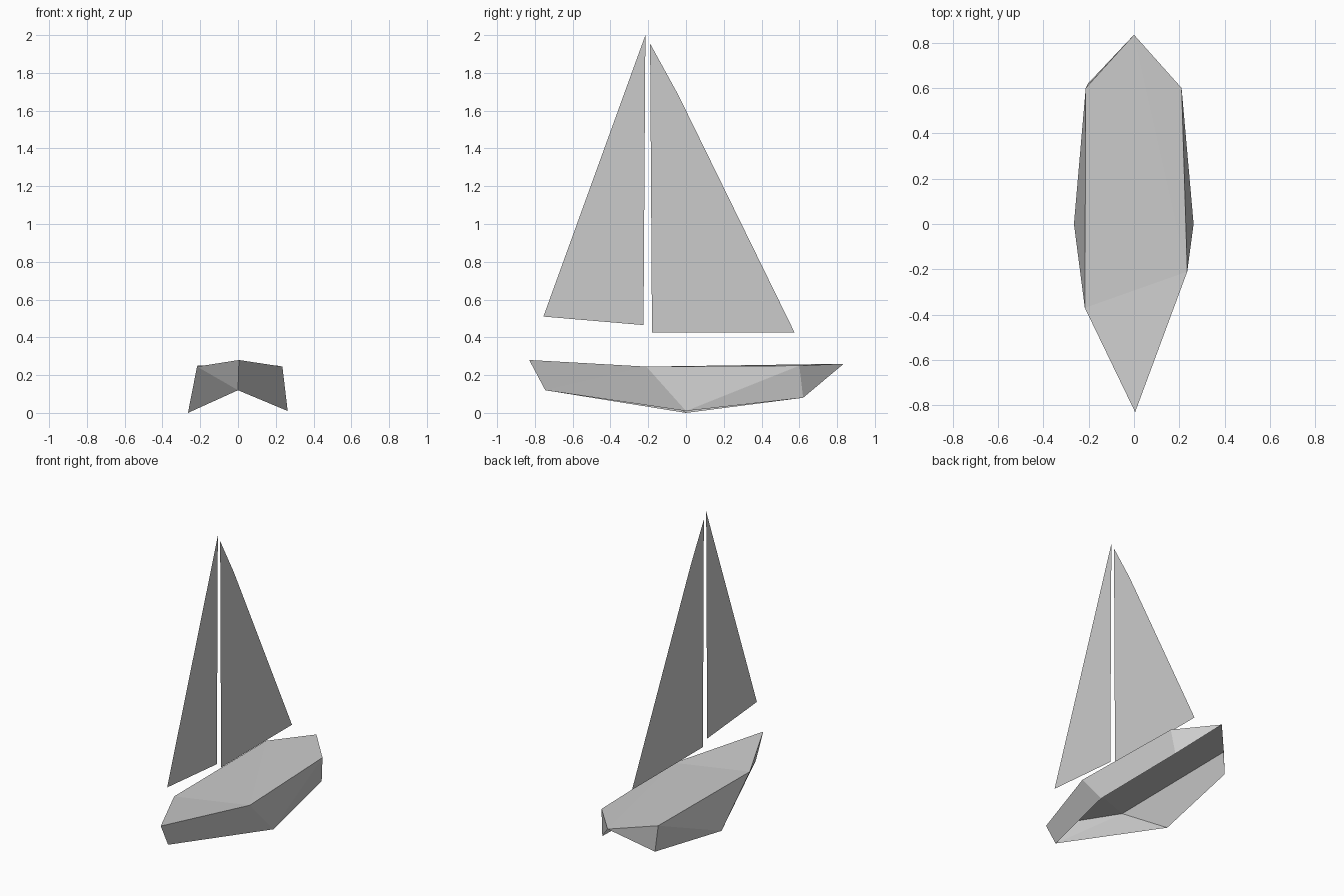
import bpy
import bmesh

cube = bpy.data.objects.get("Cube")
if cube:
    bpy.data.objects.remove(cube, do_unlink=True)

grey = bpy.data.materials.new("plain_grey")
grey.use_nodes = True
colour = (0.6, 0.6, 0.6, 1)
grey.diffuse_color = colour
grey.node_tree.nodes["Principled BSDF"].inputs["Base Color"].default_value = colour


def build(name, points, faces):
    """Make a flat-shaded object from named points and faces that list those names."""
    bm = bmesh.new()
    verts = {key: bm.verts.new(co) for key, co in points.items()}
    for face in faces:
        bm.faces.new([verts[key] for key in face.split()])
    mesh = bpy.data.meshes.new(name)
    bm.to_mesh(mesh)
    bm.free()
    mesh.materials.append(grey)
    obj = bpy.data.objects.new(name, mesh)
    bpy.context.collection.objects.link(obj)
    return obj


def sail(name, outline):
    """Thin sheet in the centre plane, outlined by (y, z) points."""
    points = {str(i): (0, y, z) for i, (y, z) in enumerate(outline)}
    return build(name, points, [" ".join(points)])


# Folded hull: a deck with two slanted side walls, open underneath
hull_points = {
    "bow": (0.005, -0.83, 0.28), "stem": (0, -0.745, 0.12), "stern": (0, 0.835, 0.26),
    "l_fore": (0.235, -0.21, 0.245), "l_aft": (0.21, 0.6, 0.25),
    "l_keel": (0.263, 0, 0.01), "l_heel": (0.19, 0.62, 0.08),
    "r_fore": (-0.217, -0.37, 0.245), "r_aft": (-0.213, 0.6, 0.25),
    "r_keel": (-0.265, 0, 0.0), "r_heel": (-0.203, 0.62, 0.08),
}
deck = ["bow l_fore r_fore", "r_fore l_fore r_aft", "l_fore stern r_aft", "l_fore l_aft stern"]
left_wall = ["bow stem l_fore", "stem l_keel l_fore", "l_fore l_keel l_aft",
             "l_keel l_heel l_aft", "l_aft l_heel stern"]
right_wall = [" ".join(reversed(f.replace("l_", "r_").split())) for f in left_wall]
build("hull", hull_points, deck + left_wall + right_wall)

# Sails
sail("front_sail", [(-0.215, 2.0), (-0.755, 0.51), (-0.225, 0.465)])
sail("main_sail", [(-0.19, 1.955), (-0.18, 0.425), (0.575, 0.425), (0, 1.6), (-0.05, 1.7)])
